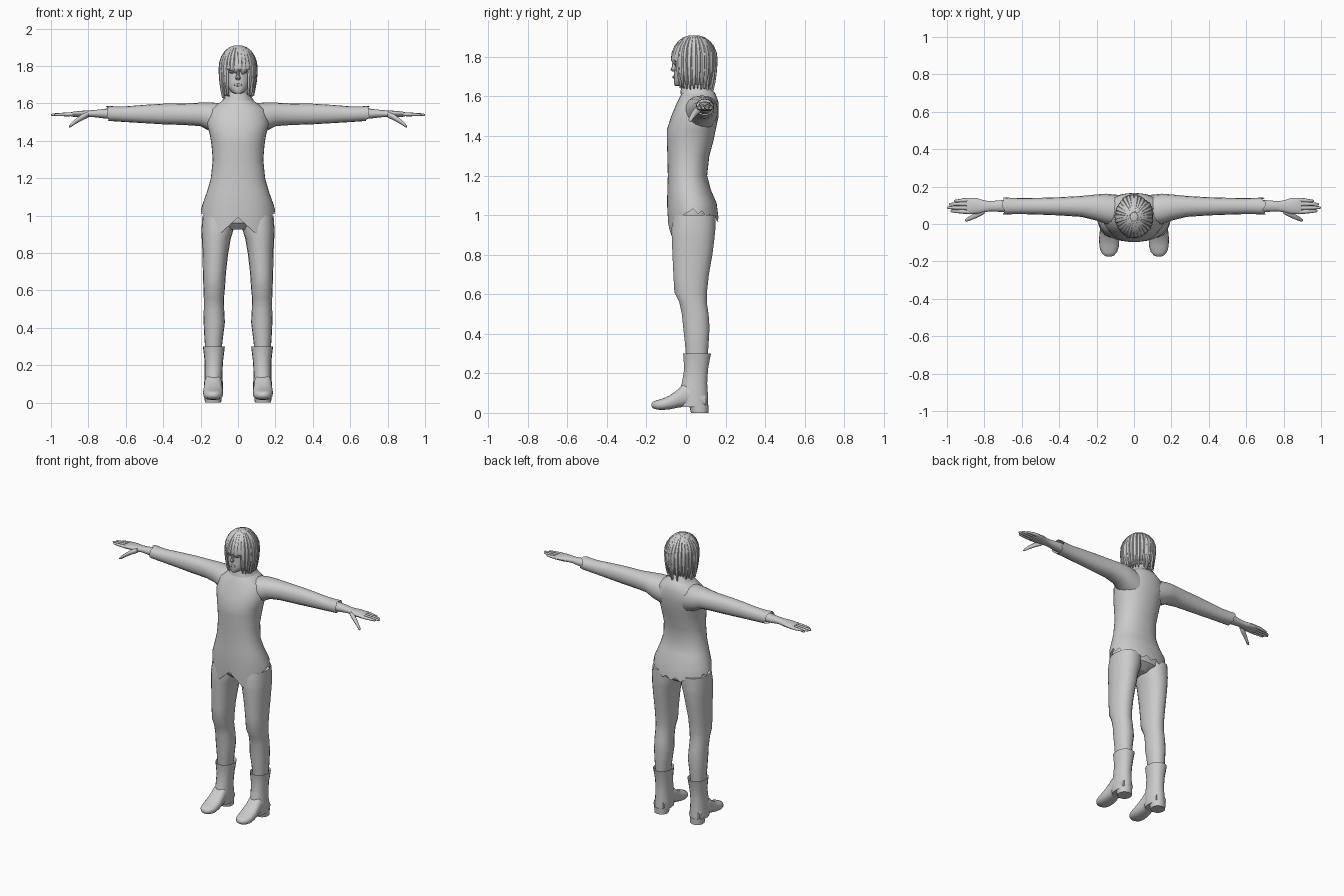
import bpy, bmesh, math, random
from mathutils import Vector

random.seed(4)
old = bpy.data.objects.get("Cube")
if old:
    bpy.data.objects.remove(old, do_unlink=True)

grey = bpy.data.materials.new("plain grey")
grey.use_nodes = True
TONE = (0.6, 0.6, 0.6, 1)
grey.diffuse_color = TONE
grey.node_tree.nodes["Principled BSDF"].inputs["Base Color"].default_value = TONE


def loft(name, rings, cap_start=True, cap_end=True, angle=35):
    """Skin a list of equal-length point rings into one object."""
    bm = bmesh.new()
    rows = [[bm.verts.new(p) for p in ring] for ring in rings]
    for a, b in zip(rows, rows[1:]):
        for i in range(len(a)):
            j = (i + 1) % len(a)
            bm.faces.new((a[i], a[j], b[j], b[i]))
    if cap_start:
        bm.faces.new(rows[0][::-1])
    if cap_end:
        bm.faces.new(rows[-1])
    bmesh.ops.recalc_face_normals(bm, faces=bm.faces)
    mesh = bpy.data.meshes.new(name)
    bm.to_mesh(mesh)
    bm.free()
    mesh.materials.append(grey)
    obj = bpy.data.objects.new(name, mesh)
    bpy.context.collection.objects.link(obj)
    bpy.ops.object.select_all(action='DESELECT')
    obj.select_set(True)
    bpy.context.view_layer.objects.active = obj
    bpy.ops.object.shade_smooth_by_angle(angle=math.radians(angle))
    return obj


def ring(center, u, v, n=20, power=2.2):
    """Superellipse around center, spanned by half-axes u and v."""
    pts = []
    for i in range(n):
        t = math.tau * i / n
        c, s = math.cos(t), math.sin(t)
        pts.append(Vector(center) + Vector(u) * math.copysign(abs(c) ** (2 / power), c)
                   + Vector(v) * math.copysign(abs(s) ** (2 / power), s))
    return pts


def level(z, x0, x1, front, back, n=20, power=2.2):
    """Horizontal ring from its extents."""
    return ring(((x0 + x1) / 2, (front + back) / 2, z),
                ((x1 - x0) / 2, 0, 0), (0, (back - front) / 2, 0), n, power)


def across(x, y0, y1, z0, z1, n=16):
    """Ring facing along x, from its extents."""
    return ring((x, (y0 + y1) / 2, (z0 + z1) / 2),
                (0, (y1 - y0) / 2, 0), (0, 0, (z1 - z0) / 2), n)


def tube(name, points, radii, flat=1.0, n=8):
    """Tapered limb through points lying mainly along x."""
    return loft(name, [ring(p, (0, r, 0), (0, 0, r * flat), n, 2)
                       for p, r in zip(points, radii)], angle=60)


def flip(rings, side):
    return [[Vector((p.x * side, p.y, p.z)) for p in r] for r in rings]


# Tunic: height, half width, front, back
tunic = [(1.635, .06, -.01, .12), (1.61, .09, -.025, .15), (1.57, .15, -.045, .165),
         (1.5, .168, -.075, .165), (1.43, .15, -.097, .15), (1.38, .142, -.097, .14),
         (1.3, .135, -.094, .118), (1.2, .145, -.092, .107), (1.13, .165, -.094, .125),
         (1.06, .19, -.096, .155)]
rings = [level(z, -w, w, f, b, 36) for z, w, f, b in tunic]
hem = level(1, -.198, .198, -.092, .166, 36, 2)
for i, p in enumerate(hem):
    u = abs(p.x) / .198
    if p.y < .03:                                   # two pointed front panels
        p.z = .99 - .18 * u if u < .51 else .9 + .24 * (u - .5)
    else:                                           # ragged back edge
        p.z = .975 + .045 * u ** 4 + .012 * (-1) ** i
rings.append(hem)
loft("tunic", rings, cap_end=False)

# Collar and neck
loft("collar", [level(1.615, -.085, .085, -.03, .15), level(1.64, -.068, .068, -.025, .125),
                level(1.665, -.064, .064, -.02, .12)], False, False)
loft("neck", [level(1.59, -.06, .06, 0, .12), level(1.65, -.05, .05, 0, .11),
              level(1.7, -.045, .045, 0, .11)])

# Trouser seat
loft("trouser_seat", [level(1.12, -.15, .15, -.07, .11), level(1.02, -.18, .18, -.075, .145),
                      level(.96, -.165, .165, -.065, .14), level(.925, -.09, .09, -.03, .09)])

# Trouser leg: height, inner x, outer x, front, back
leg = [(1.0, .02, .19, -.065, .15), (.93, .022, .195, -.075, .15), (.88, .038, .194, -.073, .145),
       (.8, .052, .19, -.07, .135), (.7, .064, .188, -.065, .117), (.61, .07, .185, -.06, .107),
       (.56, .075, .183, -.035, .106), (.5, .074, .183, -.022, .115), (.43, .07, .184, -.015, .12),
       (.35, .08, .18, -.006, .115), (.28, .088, .175, 0, .11)]
# Boot shaft
shaft = [(.3, .07, .188, -.016, .128), (.285, .072, .186, -.014, .124), (.22, .08, .178, -.01, .112),
         (.15, .084, .178, -.022, .108), (.09, .08, .182, -.04, .112), (.03, .083, .182, -.03, .113)]
# Boot foot: y, half width, bottom, top
foot = [(.1, .04, .03, .09), (.05, .048, .03, .14), (-.01, .048, .03, .15), (-.04, .05, .026, .12),
        (-.08, .054, .018, .09), (-.12, .052, .014, .072), (-.15, .043, .017, .064),
        (-.168, .027, .024, .056), (-.175, .01, .034, .046)]
# Sleeve: x, front, back, bottom, top
sleeve = [(.08, -.02, .155, 1.42, 1.6), (.15, .0, .162, 1.45, 1.605), (.2, .018, .158, 1.478, 1.604),
          (.28, .038, .15, 1.484, 1.6), (.4, .046, .143, 1.488, 1.598), (.5, .05, .14, 1.494, 1.592),
          (.6, .053, .138, 1.5, 1.584), (.66, .052, .14, 1.504, 1.584), (.69, .05, .142, 1.506, 1.587)]
arm = [(.55, .06, .13, 1.51, 1.575), (.7, .064, .128, 1.518, 1.572), (.77, .068, .122, 1.526, 1.564),
       (.8, .062, .126, 1.526, 1.562), (.84, .054, .138, 1.526, 1.56), (.88, .052, .14, 1.528, 1.556),
       (.895, .056, .136, 1.532, 1.552)]
fingers = [("index", .064, .982), ("middle", .086, 1.0), ("ring", .108, .99), ("little", .129, .962)]

for side, word in ((1, "left"), (-1, "right")):
    loft(word + "_trouser_leg", flip([level(*r, 18) for r in leg], side))
    loft(word + "_boot_shaft", flip([level(*r, 18) for r in shaft], side), cap_start=False)
    loft(word + "_boot_foot", flip([ring((.133, y, (lo + hi) / 2), (w, 0, 0), (0, 0, (hi - lo) / 2), 18, 2.5)
                                    for y, w, lo, hi in foot], side))
    loft(word + "_boot_heel", flip([level(0, .09, .177, .025, .113), level(.04, .087, .18, .015, .115)], side))
    # Ragged cuff on the sleeve
    rows = [across(*r) for r in sleeve]
    for i, p in enumerate(rows[-1]):
        p.x += random.uniform(-.012, .012) + (.022 if i in (3, 4, 9) else 0)
    loft(word + "_sleeve", flip(rows, side), cap_end=False)
    loft(word + "_forearm_and_palm", flip([across(*r) for r in arm], side))
    for name, y, tip in fingers:
        xs = (.87, .91, tip - .03, tip - .006, tip)
        tube(word + "_" + name + "_finger",
             [(side * x, y + (.095 - y) * .25 * k / 4, 1.542 - .001 * k) for k, x in enumerate(xs)],
             (.011, .0115, .009, .007, .003), .9)
    tube(word + "_thumb", [(side * .8, .07, 1.54), (side * .835, .052, 1.525), (side * .87, .034, 1.502),
                           (side * .895, .022, 1.482), (side * .903, .019, 1.476)],
         (.016, .017, .013, .01, .004))
    # Eye and brow relief
    for part, z, half, rise in (("eye", 1.768, .017, .008), ("brow", 1.79, .022, .004)):
        loft(word + "_" + part, [ring((side * .032, y, z), (half * k, 0, 0), (0, 0, rise * k), 10, 2)
                                 for y, k in ((-.045, 1), (-.054, .9), (-.06, .4))])

# Head: height, half width, front, back
head = [(1.652, .016, -.055, 0), (1.662, .036, -.06, .03), (1.69, .058, -.061, .08), (1.72, .07, -.06, .12),
        (1.76, .078, -.056, .135), (1.81, .082, -.058, .14), (1.86, .07, -.04, .125), (1.895, .035, 0, .08)]
loft("head", [level(z, -w, w, f, b) for z, w, f, b in head], angle=60)
loft("nose", [ring((0, y, z), (w, 0, 0), (0, .012, 0), 8, 2)
              for z, w, y in ((1.785, .006, -.055), (1.75, .009, -.06), (1.735, .014, -.066), (1.726, .01, -.058))])
loft("lips", [ring((0, y, 1.698), (w, 0, 0), (0, 0, h), 10, 2)
              for y, w, h in ((-.05, .024, .009), (-.064, .02, .008), (-.068, .01, .003))])

# Hair: inner cap open around the face, then overlapping pointed locks
HAIR = Vector((0, .04, 1.785))
cap = []
for z, k in ((1.908, .2), (1.895, .5), (1.865, .78), (1.82, .94), (1.77, .96), (1.71, .92), (1.66, .78)):
    row = level(z, -.1 * k, .1 * k, HAIR.y - .11 * k, HAIR.y + .11 * k, 28, 2)
    if z < 1.8:
        for p in row:
            p.y = max(p.y, -.012)
    cap.append(row)
loft("hair_cap", cap)


def lock(name, a, end, width, lift):
    out = Vector((math.sin(a), -math.cos(a), 0))
    along = Vector((math.cos(a), math.sin(a), 0))
    rows, steps = [], 9
    for k in range(steps + 1):
        t = k / steps
        if t < .55:
            phi = math.radians(8 + 82 * t / .55)
            reach, z = math.sin(phi), HAIR.z + .122 * math.cos(phi)
        else:
            s = (t - .55) / .45
            reach, z = 1 - .17 * s ** 2, HAIR.z + (end - HAIR.z) * s
        spot = HAIR + Vector((out.x * (.095 + lift) * reach, out.y * (.106 + lift) * reach, z - HAIR.z))
        w = width * min(1, .25 + reach) * (1 if t < .7 else max(.08, (1 - t) / .3) ** .6)
        rows.append(ring(spot, along * w, out * .009 + Vector((0, 0, .004)), 6, 2))
    loft(name, rows, angle=40)


COUNT = 30
for i in range(COUNT):
    a = math.tau * (i + .5) / COUNT
    away = min(a, math.tau - a)
    if away < .55:
        end = 1.745 + random.uniform(0, .025)       # fringe
    elif away < 1.3:
        end = 1.64 + random.uniform(0, .02)         # side locks
    else:
        end = 1.625 + random.uniform(0, .045)       # back locks
    lock("hair_lock_%d" % (i + 1), a, end, random.uniform(.013, .018), random.uniform(-.002, .006))
